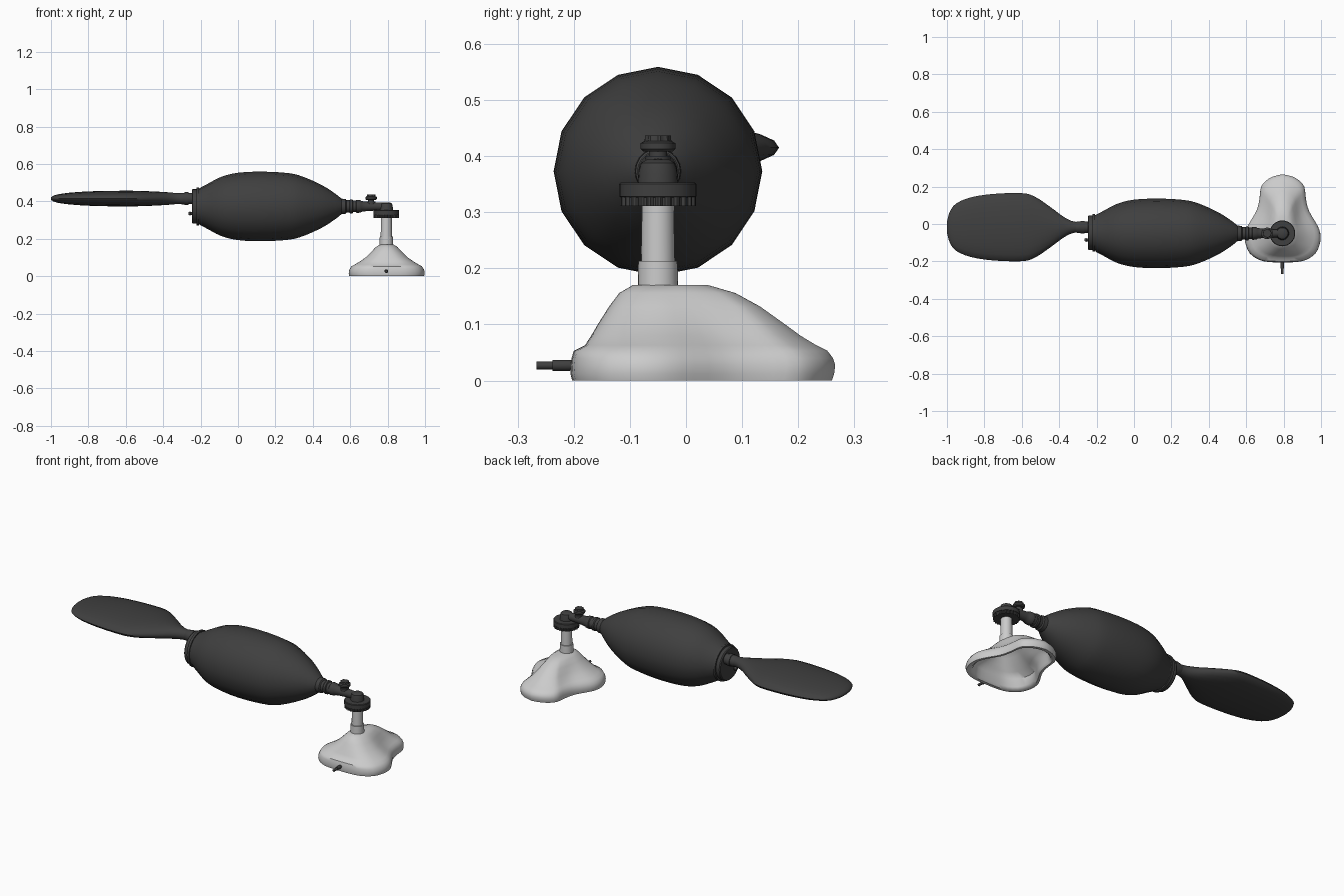
import bpy, bmesh
from math import sin, cos, pi, atan2, radians
from mathutils import Vector

dark = bpy.data.materials.new("dark_rubber")
dark.diffuse_color = (0.05, 0.05, 0.05, 1)


def curve(points, steps=3):
    """Catmull-Rom resampling of a short tuple list."""
    p = [Vector(q) for q in points]
    p = [2 * p[0] - p[1]] + p + [2 * p[-1] - p[-2]]
    out = []
    for i in range(1, len(p) - 2):
        a, b, c, d = p[i - 1:i + 3]
        for s in range(steps):
            t = s / steps
            out.append(0.5 * (2 * b + (c - a) * t + (2 * a - 5 * b + 4 * c - d) * t * t
                              + (3 * b - a - 3 * c + d) * t ** 3))
    return out + [p[-2]]


def loft(name, rings, mat=dark, angle=35):
    """Skin closed rings with equal point counts and cap both ends."""
    bm = bmesh.new()
    rows = [[bm.verts.new(co) for co in ring] for ring in rings]
    n = len(rows[0])
    for a, b in zip(rows, rows[1:]):
        for i in range(n):
            j = (i + 1) % n
            bm.faces.new((a[i], a[j], b[j], b[i]))
    bm.faces.new(rows[0])
    bm.faces.new(rows[-1])
    bmesh.ops.recalc_face_normals(bm, faces=bm.faces)
    me = bpy.data.meshes.new(name)
    bm.to_mesh(me)
    bm.free()
    ob = bpy.data.objects.new(name, me)
    bpy.context.collection.objects.link(ob)
    if mat:
        me.materials.append(mat)
    bpy.ops.object.select_all(action='DESELECT')
    ob.select_set(True)
    bpy.context.view_layer.objects.active = ob
    bpy.ops.object.shade_smooth_by_angle(angle=radians(angle))
    return ob


def lathe(name, axis, centre, profile, sides=24, mat=dark, notch=0, angle=35):
    """Revolve (position, radius) pairs about x, y or z; notch makes grip teeth."""
    c = Vector(centre)
    rings = []
    for h, r in profile:
        ring = []
        for i in range(sides):
            a = 2 * pi * i / sides
            rr = r * (1 - notch if i % 4 > 1 else 1)
            u, v = rr * cos(a), rr * sin(a)
            off = {'x': (h, u, v), 'y': (u, h, v), 'z': (u, v, h)}[axis]
            ring.append(c + Vector(off))
        rings.append(ring)
    return loft(name, rings, mat, angle)


CY, CZ, MX = -0.05, 0.373, 0.793   # bag axis y and z, mask centre x

# Squeeze bag
lathe("squeeze_bag", 'x', (0, CY, CZ), curve([
    (-0.205, 0.098), (-0.16, 0.122), (-0.09, 0.158), (0.0, 0.18), (0.13, 0.186),
    (0.27, 0.178), (0.35, 0.158), (0.45, 0.113), (0.52, 0.068), (0.555, 0.04)]), 16)

# Rear valve collar, flange and stepped disc
lathe("rear_collar", 'x', (0, CY + 0.003, CZ), [
    (-0.247, 0.07), (-0.247, 0.088), (-0.242, 0.092), (-0.222, 0.092), (-0.222, 0.101),
    (-0.208, 0.101), (-0.208, 0.095), (-0.195, 0.095)], 32)
lathe("oxygen_inlet", 'x', (0, -0.085, 0.335), [
    (-0.265, 0.006), (-0.255, 0.011), (-0.252, 0.008), (-0.24, 0.008)], 12)

# Reservoir neck with ribs
lathe("reservoir_neck", 'x', (0, -0.017, 0.415), [
    (-0.32, 0.026), (-0.3, 0.031), (-0.285, 0.031), (-0.285, 0.034), (-0.265, 0.034),
    (-0.265, 0.03), (-0.24, 0.03)], 20)

# Flattened reservoir balloon: x, half width, half thickness
sections = curve([(-1.0, 0.03, 0.006), (-0.985, 0.082, 0.016), (-0.95, 0.127, 0.025),
                  (-0.87, 0.16, 0.034), (-0.75, 0.178, 0.04), (-0.6, 0.182, 0.042),
                  (-0.53, 0.163, 0.041), (-0.45, 0.11, 0.038), (-0.38, 0.058, 0.034),
                  (-0.335, 0.034, 0.03), (-0.3, 0.027, 0.028)])
loft("reservoir_balloon", [[(x, -0.017 + w * cos(pi * i / 10), 0.415 + t * sin(pi * i / 10))
                            for i in range(20)] for x, w, t in sections], dark, 60)

# Front neck with ribs and arm to the patient valve
lathe("front_neck", 'x', (0, CY, CZ), [
    (0.54, 0.042), (0.575, 0.04), (0.58, 0.033), (0.595, 0.033), (0.6, 0.037), (0.612, 0.037),
    (0.615, 0.031), (0.63, 0.031), (0.634, 0.035), (0.655, 0.033), (0.66, 0.029),
    (0.68, 0.026), (0.74, 0.022), (0.79, 0.02)], 20)
lathe("elbow_cap", 'z', (MX, CY, 0), [
    (0.345, 0.036), (0.375, 0.034), (0.388, 0.03), (0.394, 0.02)])

# Pressure relief knob
lathe("knob_stem", 'z', (0.712, CY, 0), [
    (0.37, 0.022), (0.4, 0.022), (0.4, 0.016), (0.415, 0.016)], 16)
lathe("knob_flange", 'z', (0.712, CY, 0), [
    (0.408, 0.026), (0.413, 0.031), (0.423, 0.031), (0.427, 0.024)], 20)
lathe("knob_grip", 'z', (0.712, CY, 0), [(0.425, 0.024), (0.437, 0.023)], 32, notch=0.1)

# Patient valve disc and grip ring
lathe("valve_disc", 'z', (MX, CY, 0), [
    (0.326, 0.062), (0.328, 0.069), (0.35, 0.069), (0.353, 0.066)], 32)
lathe("grip_ring", 'z', (MX, CY, 0), [(0.311, 0.068), (0.327, 0.068)], 96, notch=0.06)

# Mask connector tube
lathe("connector_tube", 'z', (MX, CY, 0), [
    (0.155, 0.036), (0.213, 0.035), (0.213, 0.03), (0.32, 0.029)], 24, None)

# Face mask: half outline (width, length) mirrored about its centre line
half = curve([(0, 0), (0.35, 0.005), (0.62, 0.03), (0.86, 0.1), (0.97, 0.2), (1, 0.29),
              (0.96, 0.38), (0.85, 0.47), (0.7, 0.58), (0.63, 0.68), (0.6, 0.77),
              (0.57, 0.86), (0.45, 0.925), (0.25, 0.975), (0, 1)], 2)
outline = list(half) + [Vector((-p.x, p.y)) for p in half[-2:0:-1]]


def mask_ring(z, w, y0, y1, round_mix):
    ring = []
    for p in outline:
        a = atan2(p.y * 2 - 1, p.x)
        q = p.lerp(Vector((cos(a), 0.5 + 0.5 * sin(a))), round_mix)
        ring.append((MX + 0.002 + q.x * w, y0 + q.y * (y1 - y0), z))
    return ring


# Outer dome down to the rim, around the cushion and up the hollow inside
levels = [(0.17, 0.036, -0.095, 0.04, 1), (0.156, 0.06, -0.119, 0.088, 0.7),
          (0.132, 0.083, -0.137, 0.132, 0.45), (0.102, 0.112, -0.156, 0.174, 0.2),
          (0.08, 0.142, -0.169, 0.204, 0.05), (0.063, 0.17, -0.18, 0.232, 0),
          (0.053, 0.188, -0.2, 0.252, 0), (0.04, 0.197, -0.204, 0.262, 0),
          (0.028, 0.202, -0.205, 0.266, 0), (0.012, 0.203, -0.206, 0.264, 0),
          (0.0, 0.2, -0.203, 0.26, 0), (0.0, 0.183, -0.187, 0.243, 0),
          (0.012, 0.17, -0.176, 0.23, 0), (0.055, 0.165, -0.172, 0.225, 0),
          (0.08, 0.132, -0.16, 0.193, 0.05), (0.1, 0.104, -0.149, 0.165, 0.2),
          (0.13, 0.075, -0.13, 0.124, 0.45), (0.152, 0.05, -0.11, 0.08, 0.7),
          (0.162, 0.032, -0.09, 0.035, 1)]
loft("face_mask", [mask_ring(*lv) for lv in levels], None, 45)

# Inflation nozzle of the mask cushion
lathe("inflation_nozzle", 'y', (MX, 0, 0.027), [
    (-0.266, 0.007), (-0.238, 0.007), (-0.238, 0.01), (-0.21, 0.01), (-0.195, 0.008)], 12)
